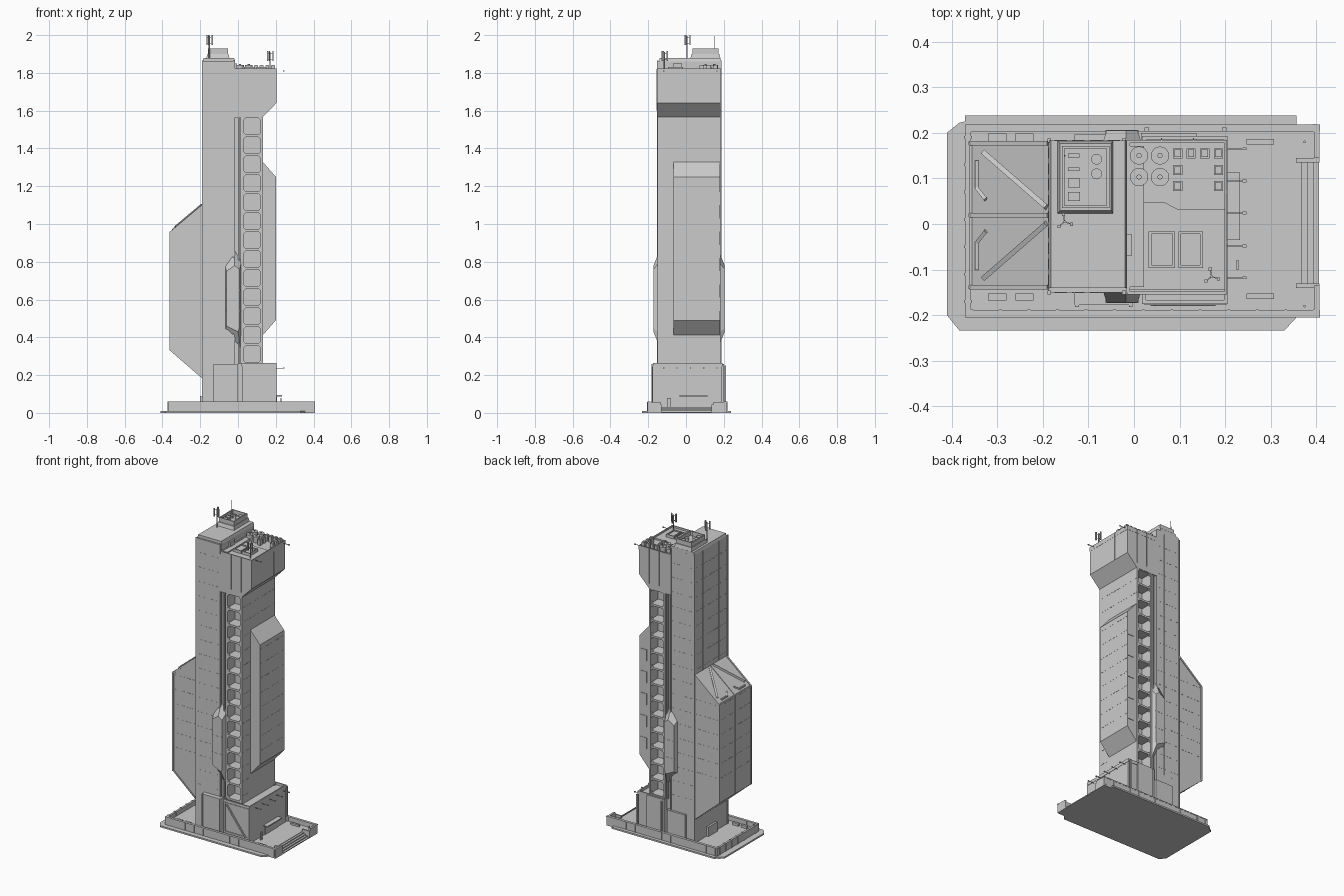
import bpy, bmesh, math
from mathutils import Vector, Matrix

parts = {}      # one bmesh per named part
YM = 0.0165     # symmetry plane of the tower shaft
Y0, Y1 = -0.15, 0.183


def bm_of(name):
    if name not in parts:
        parts[name] = bmesh.new()
    return parts[name]


def box(name, x0, x1, y0, y1, z0, z1):
    m = Matrix.Translation(((x0 + x1) / 2, (y0 + y1) / 2, (z0 + z1) / 2)) @ Matrix.Diagonal(
        (abs(x1 - x0), abs(y1 - y0), abs(z1 - z0), 1))
    bmesh.ops.create_cube(bm_of(name), size=1, matrix=m)


def box2(name, x0, x1, y0, y1, z0, z1):
    """Box plus its copy mirrored to the back of the tower."""
    box(name, x0, x1, y0, y1, z0, z1)
    box(name, x0, x1, 2 * YM - y1, 2 * YM - y0, z0, z1)


def loft(name, ring_a, ring_b):
    bm = bm_of(name)
    a = [bm.verts.new(p) for p in ring_a]
    b = [bm.verts.new(p) for p in ring_b]
    n = len(a)
    fs = [bm.faces.new(a), bm.faces.new(b)]
    fs += [bm.faces.new((a[i], a[(i + 1) % n], b[(i + 1) % n], b[i])) for i in range(n)]
    bmesh.ops.recalc_face_normals(bm, faces=fs)
    return fs


def prism_y(name, prof, y0, y1):
    loft(name, [(x, y0, z) for x, z in prof], [(x, y1, z) for x, z in prof])


def prism_z(name, prof, z0, z1):
    loft(name, [(x, y, z0) for x, y in prof], [(x, y, z1) for x, y in prof])


def beam(name, a, b, w):
    a, b = Vector(a), Vector(b)
    d = b - a
    m = Matrix.Translation((a + b) / 2) @ d.to_track_quat('Z', 'Y').to_matrix().to_4x4() @ Matrix.Diagonal((w, w, d.length, 1))
    bmesh.ops.create_cube(bm_of(name), size=1, matrix=m)


def cyl(name, x, y, z0, z1, r, r2=None, n=16):
    bmesh.ops.create_cone(bm_of(name), cap_ends=True, segments=n, radius1=r, radius2=r if r2 is None else r2,
                          depth=z1 - z0, matrix=Matrix.Translation((x, y, (z0 + z1) / 2)))


def rim(name, x0, x1, y0, y1, z0, z1, t):
    box(name, x0, x1, y0, y0 + t, z0, z1)
    box(name, x0, x1, y1 - t, y1, z0, z1)
    box(name, x0, x0 + t, y0 + t, y1 - t, z0, z1)
    box(name, x1 - t, x1, y0 + t, y1 - t, z0, z1)


# ground slab, plaza floor, parapet and end stairs
prism_z("ground_slab", [(-.41, -.2), (-.383, -.233), (.33, -.233), (.356, -.205), (.356, .238),
                        (-.37, .238), (-.37, .225), (-.383, .222), (-.41, .2)], 0, .01)
box("plaza_floor", -.366, .355, -.2, .214, 0, .03)
for y0, y1 in ((-.203, -.19), (.204, .217)):
    box("parapet", -.37, .407, y0, y1, 0, .058)
box("parapet", -.37, -.357, -.19, .204, 0, .058)
for y0, y1 in ((-.19, -.135), (.145, .204)):
    box("plaza_floor", .355, .395, y0, y1, 0, .03)
    box("parapet", .395, .407, y0, y1, 0, .058)
for y in (-.135, .14):
    box("stair_cheek", .355, .407, y - .005, y + .005, 0, .045)
for i in range(4):
    box("stair", .355, .368 + .0125 * i, -.13, .135, 0, .027 - .007 * i)
for y in (-.1965, .2105):
    box("parapet_cap", -.371, .408, y - .008, y + .008, .054, .06)
    for i in range(13):
        x = -.355 + i * .0625
        box("parapet_pier", x - .003, x + .003, y - .009, y + .009, .01, .058)
for i in range(7):
    y = -.17 + i * .06
    box("parapet_pier", -.373, -.355, y - .003, y + .003, .01, .06)

# tall west tower with corner trims
box("west_tower", -.187, -.015, Y0, Y1, .03, 1.86)
prism_y("west_roof", [(-.187, 1.86), (-.015, 1.86), (-.02, 1.878), (-.182, 1.878)], Y0 + .01, Y1)
for x in (-.186, -.022):
    box2("corner_trim", x - .004, x + .004, Y0 - .004, Y0 + .004, .03, 1.865)
# recessed seam between the towers
box("tower_seam", -.02, .022, -.138, .171, .03, 1.82)
for x in (.004, .017):
    box2("seam_rail", x - .003, x + .003, -.146, -.136, .26, 1.8)

# faceted bay on the west side and frame on its slope
west = [(-.187, .18), (-.36, .33), (-.36, .955), (-.187, 1.1)]
prism_y("west_bay", west, -.14, .178)
for y in (-.139, .019, .177):
    beam("west_frame", (-.357, y, .955), (-.187, y, 1.098), .01)
    beam("west_frame", (-.357, y, .335), (-.187, y, .187), .008)
    box("west_frame", -.363, -.352, y - .004, y + .004, .33, .957)
for s in (-1, 1):
    beam("west_frame", (-.33, .019 + s * .138, .984), (-.192, .019 + s * .018, 1.1), .011)
    beam("west_frame", (-.345, .019 + s * .12, .97), (-.345, .019 + s * .06, .97), .008)
    beam("west_frame", (-.345, .019 + s * .06, .97), (-.325, .019 + s * .035, .988), .008)
beam("west_frame", (-.358, -.14, .955), (-.358, .178, .955), .008)

# lower east shaft: core, outer wall and open cells on both faces
box("east_core", .015, .13, -.075, .108, .03, 1.6)
box("east_wall", .12, .132, Y0, Y1, .2, 1.6)
box2("cell_post", .02, .03, Y0, -.07, .2, 1.6)
for i in range(14):
    z = .262 + i * .1005
    box2("cell_floor", .02, .13, Y0 + .002, -.07, z - .007, z + .005)
    if i < 13:
        for x, s in ((.03, 1), (.12, -1)):
            for zz, t in ((z + .005, 1), (z + .0935, -1)):
                tri = [(x, zz), (x + s * .012, zz), (x, zz + t * .012)]
                prism_y("cell_gusset", tri, Y0 + .003, Y0 + .012)
                prism_y("cell_gusset", tri, Y1 - .012, Y1 - .003)

# overhanging east head and its roof rim
head = [(-.018, 1.565), (.13, 1.565), (.203, 1.64), (.203, 1.803), (-.018, 1.803)]
prism_y("east_head", head, -.153, Y1)
rim("head_rim", -.015, .204, -.154, .184, 1.795, 1.822, .006)
prism_z("roof_step", [(-.012, -.145), (.198, -.145), (.198, .033), (.095, .033), (.068, .047), (-.012, .047)], 1.803, 1.812)
for x in (.06, .13):
    box2("head_panel", x - .001, x + .001, -.155, -.15, 1.6, 1.82)
for y in (-.04, .07):
    box("head_panel", .202, .205, y - .001, y + .001, 1.64, 1.82)

# east bay with side panels
east = [(.13, .41), (.2, .49), (.2, 1.25), (.13, 1.33)]
prism_y("east_bay", east, -.065, .179)
for i in range(5):
    z = .54 + i * .14
    box("bay_side_panel", .15, .196, .178, .182, z, z + .07)

# faceted pods over the seam, front and back
pod_o = [(-.07, .44), (.012, .35), (.018, .42), (.018, .8), (-.018, .86), (-.07, .785)]
pod_i = [(-.06, .46), (.0, .43), (.008, .45), (.008, .76), (-.018, .78), (-.06, .75)]
for ya, yb in ((-.14, -.172), (.173, .205)):
    loft("seam_pod", [(x, ya, z) for x, z in pod_o], [(x, yb, z) for x, z in pod_i])
for z in (.54, .65):
    box2("seam_pod_band", -.062, .01, -.173, -.16, z - .002, z + .002)

# podium blocks, braces, canopy and door
box("podium", .02, .203, -.172, .19, .03, .25)
rim("podium_rim", .018, .205, -.175, .193, .245, .265, .008)
box("podium_front", -.13, -.002, -.178, -.14, .03, .26)
box("podium_back", .015, .137, .17, .2, .03, .26)
box("podium_back", -.13, -.002, .17, .196, .03, .2)
for x in (.028, .198):
    box2("podium_frame", x - .005, x + .005, -.178, -.17, .03, .25)
for z in (.245, .062):
    box("podium_frame", .023, .203, -.178, -.17, z - .004, z + .004)
beam("podium_brace", (.04, -.175, .24), (.175, -.175, .06), .009)
for x in (-.125, -.007):
    box("podium_frame", x - .004, x + .004, -.182, -.176, .03, .26)
box("entrance_canopy", .2, .232, -.035, .113, .087, .094)
box("entrance_door", .2, .207, -.02, .1, .03, .085)
box("west_door", -.2, -.18, -.03, .06, .03, .09)
for y in (-.158, .18):
    box("bench", .247, .307, y - .006, y + .006, .03, .042)
box("sign_post", .224, .23, -.1, -.08, .03, .08)
for y in (-.18, .18):
    cyl("bollard", .374, y, .03, .05, .003, n=8)
for x in (-.3, -.24):
    for y in (-.16, .19):
        box("planter", x - .02, x + .02, y - .008, y + .008, .03, .045)

# lamps along the podium and head
for zl, ys in ((.237, (.165, .094, .024, -.048, -.118)), (1.81, (.165, -.118))):
    for y in ys:
        beam("lamp_arm", (.2, y, zl), (.243, y, zl), .0025)
        box("lamp_head", .238, .247, y - .003, y + .003, zl - .003, zl + .003)

# dashed floor seams and panel joints
def dashes(axis, pos, a, b, z):
    n = max(1, int((b - a) / .033))
    w = (b - a) / n
    for i in range(n):
        u, v = a + (i + .15) * w, a + (i + .85) * w
        if axis == 'y':
            box("floor_seam", u, v, pos - .001, pos + .001, z - .0015, z + .0015)
        else:
            box("floor_seam", pos - .001, pos + .001, u, v, z - .0015, z + .0015)

for i in range(17):
    z = .3 + i * .092
    for y in (Y0, Y1):
        dashes('y', y, -.18, -.025, z)
    if z > 1.12:
        dashes('x', -.187, Y0 + .01, Y1 - .01, z)
    if .4 < z < .95:
        dashes('x', -.36, -.13, .17, z)
        for y in (-.14, .178):
            dashes('y', y, -.355, -.19, z)
    if z < 1.56:
        dashes('x', .132, Y0 + .005, -.07 if z < 1.3 else Y1, z)
    if .5 < z < 1.25:
        dashes('x', .2, -.06, .175, z)
for y in (.015, .1):
    box("panel_joint", .199, .202, y - .001, y + .001, .49, 1.25)
for y in (-.06, .1):
    box("panel_joint", -.189, -.186, y - .001, y + .001, 1.1, 1.86)
for x in (-.13, -.075):
    box2("panel_joint", x - .001, x + .001, Y0 - .0015, Y0 + .001, .26, 1.86)

# penthouse: tapered base with hollow machine well
def rect(x0, x1, y0, y1, z):
    return [(x0, y0, z), (x1, y0, z), (x1, y1, z), (x0, y1, z)]

loft("penthouse_base", rect(-.168, -.045, .022, .183, 1.875), rect(-.162, -.05, .03, .177, 1.9))
rim("penthouse_wall", -.158, -.054, .035, .171, 1.895, 1.928, .006)
for y in (.142, .11):
    cyl("penthouse_fan", -.082, y, 1.895, 1.918, .012, n=12)
for y in (.06, .09):
    box("penthouse_unit", -.145, -.118, y - .01, y + .01, 1.895, 1.92)
for y in (.12, .15):
    box("penthouse_unit", -.145, -.12, y - .004, y + .004, 1.895, 1.91)

# cooling fans, air units and skylights on the east roof
for x in (.011, .057):
    for y in (.15, .103):
        cyl("cooling_fan", x, y, 1.8, 1.832, .017, .019)
        cyl("cooling_fan_ring", x, y, 1.832, 1.842, .02)
        cyl("cooling_hub", x, y, 1.842, 1.846, .006, n=8)
for x, y in ((.096, .155), (.125, .155), (.155, .155), (.185, .155), (.096, .118), (.096, .083), (.185, .118), (.185, .083)):
    box("air_unit", x - .01, x + .01, y - .011, y + .011, 1.8, 1.838)
    box("air_unit_lid", x - .007, x + .007, y - .008, y + .008, 1.838, 1.842)
for x0, x1 in ((.032, .09), (.097, .151)):
    rim("skylight_frame", x0, x1, -.096, -.016, 1.81, 1.83, .006)
    box("skylight_glass", x0 + .006, x1 - .006, -.09, -.022, 1.81, 1.823)
box("roof_hatch", -.018, -.005, -.07, -.022, 1.8, 1.85)

# panel antennas with three arms, and a thin mast
for x, y, z0, z1 in ((-.152, .005, 1.875, 2.0), (.17, -.115, 1.8, 1.915)):
    cyl("antenna_pole", x, y, z0, z1 - .005, .003, n=8)
    for k in range(3):
        a = math.radians(100 + 120 * k)
        c, s = math.cos(a) * .016, math.sin(a) * .016
        for z in (z1 - .012, z1 - .042):
            beam("antenna_arm", (x, y, z), (x + c, y + s, z), .0025)
        beam("antenna_panel", (x + c, y + s, z1 - .052), (x + c, y + s, z1), .007)
cyl("mast", -.152, .15, 1.9, 1.995, .0025, .0015, n=6)

# turn every collected mesh into an object
for name, bm in parts.items():
    me = bpy.data.meshes.new(name)
    bm.to_mesh(me)
    bm.free()
    bpy.context.scene.collection.objects.link(bpy.data.objects.new(name, me))
